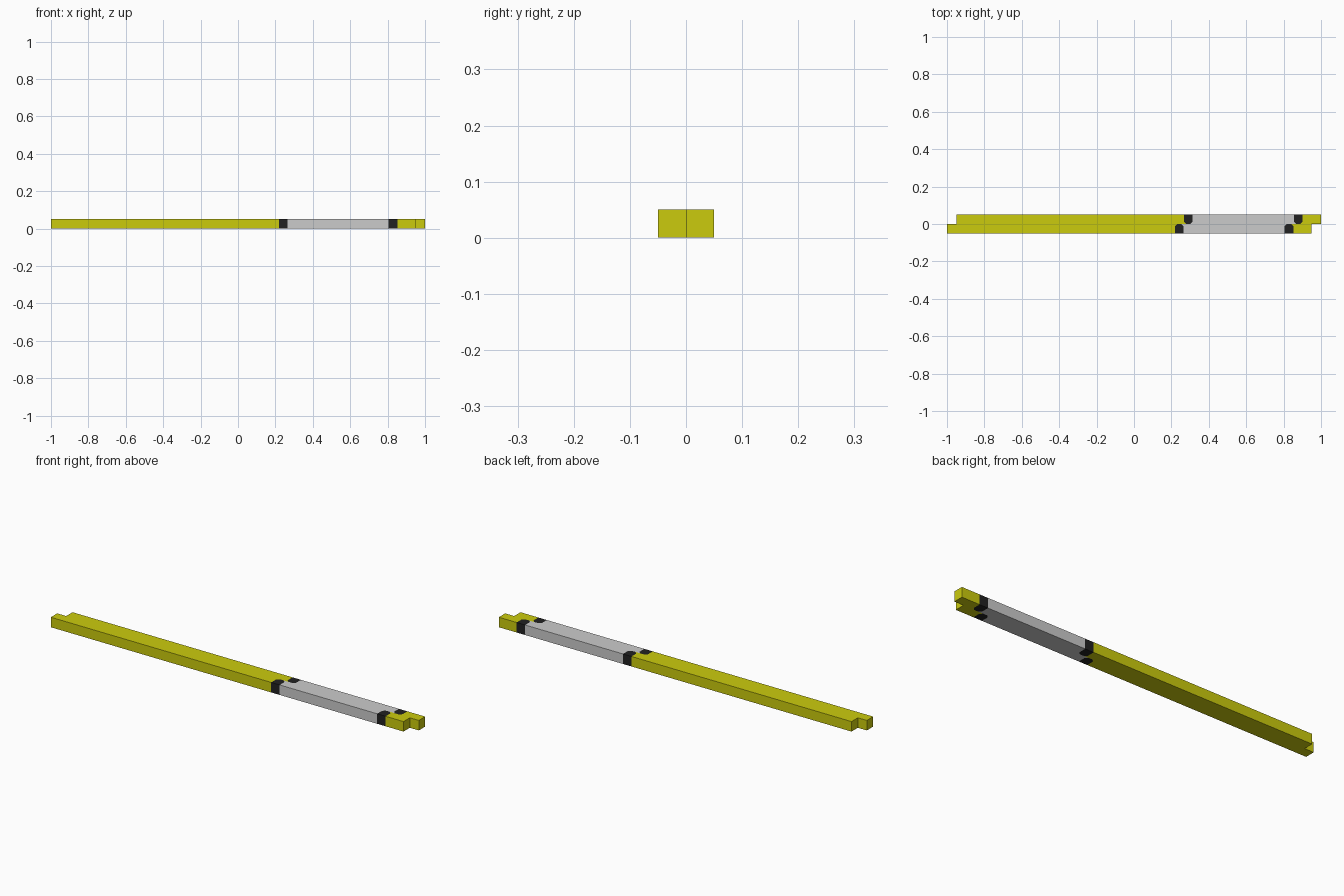
import bpy
import bmesh
from mathutils import Vector

if "Cube" in bpy.data.objects:
    bpy.data.objects.remove(bpy.data.objects["Cube"])


def material(name, rgb):
    m = bpy.data.materials.new(name)
    m.diffuse_color = (*rgb, 1)
    m.use_nodes = True
    m.node_tree.nodes["Principled BSDF"].inputs["Base Color"].default_value = m.diffuse_color
    return m


MATS = [material("yellow", (0.6, 0.6, 0.004)),
        material("light_grey", (0.6, 0.6, 0.6)),
        material("black", (0.015, 0.015, 0.015))]
SIZE = 0.05      # bar width and height
HALF = 0.0235    # half length of a black band
CHAMFER = 0.012  # clipped band corners beside the seam


def bar(name, x0, x1, side, bands):
    """Square bar with a grey stretch between two black bands."""
    bm = bmesh.new()
    bmesh.ops.create_cube(bm, size=1)
    for v in bm.verts:
        v.co = Vector(((x0 + x1) / 2 + v.co.x * (x1 - x0),
                       side * SIZE / 2 + v.co.y * SIZE,
                       SIZE / 2 + v.co.z * SIZE))

    def cut(point, normal):
        bmesh.ops.bisect_plane(bm, geom=bm.verts[:] + bm.edges[:] + bm.faces[:],
                               dist=1e-6, plane_co=point, plane_no=normal)

    # Cut band edges and the diagonal corners next to the seam
    for c in bands:
        for s in (-1, 1):
            cut((c + s * HALF, 0, 0), (1, 0, 0))
            cut((c + s * (HALF - CHAMFER), 0, 0), (s, -side, 0))

    # Colour by position along the bar
    for f in bm.faces:
        p = f.calc_center_median()
        f.material_index = 1 if bands[0] < p.x < bands[1] else 0
        for c in bands:
            d = abs(p.x - c)
            if d < HALF and d - abs(p.y) < HALF - CHAMFER:
                f.material_index = 2
    bmesh.ops.recalc_face_normals(bm, faces=bm.faces[:])
    me = bpy.data.meshes.new(name)
    bm.to_mesh(me)
    bm.free()
    for m in MATS:
        me.materials.append(m)
    bpy.context.collection.objects.link(bpy.data.objects.new(name, me))


# Two staggered bars lying side by side
bar("front_bar", -1.0, 0.95, -1, (0.242, 0.828))
bar("back_bar", -0.95, 1.0, 1, (0.29, 0.878))
